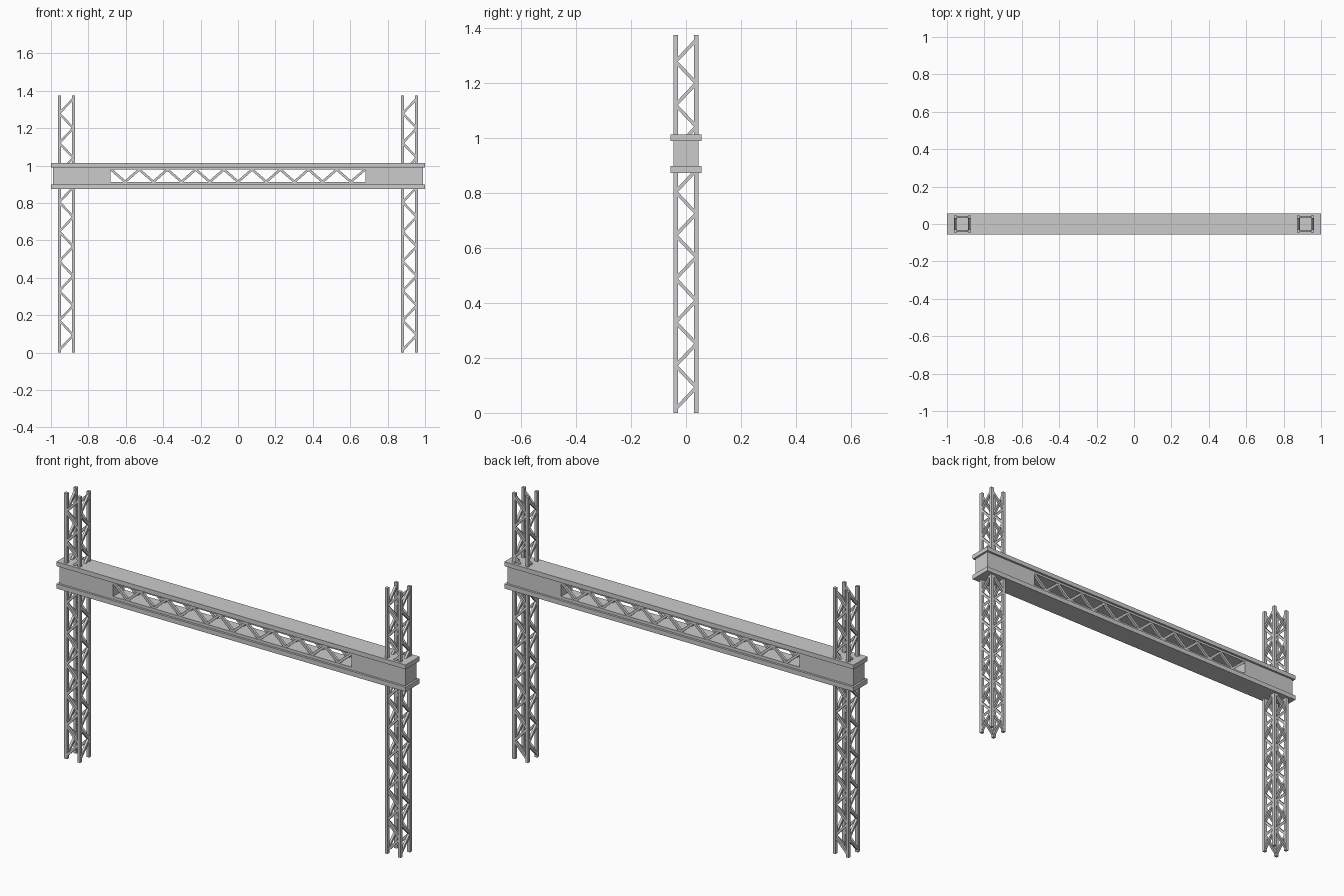
import bpy, bmesh
from mathutils import Vector, Matrix

if "Cube" in bpy.data.objects:
    bpy.data.objects.remove(bpy.data.objects["Cube"])


def add_box(bm, lo, hi):
    lo, hi = Vector(lo), Vector(hi)
    mat = Matrix.Translation((lo + hi) / 2) @ Matrix.Diagonal((*(hi - lo), 1))
    bmesh.ops.create_cube(bm, size=1, matrix=mat)


def add_strut(bm, a, b, normal, wide, deep):
    # rectangular bar from a to b lying in the plane with the given normal
    a, b, n = Vector(a), Vector(b), Vector(normal)
    d = (b - a).normalized()
    rot = Matrix((n.cross(d), n, d)).transposed().to_4x4()
    mat = Matrix.Translation((a + b) / 2) @ rot @ Matrix.Diagonal((wide, deep, (b - a).length, 1))
    bmesh.ops.create_cube(bm, size=1, matrix=mat)


def finish(name, bm):
    bmesh.ops.recalc_face_normals(bm, faces=bm.faces[:])
    me = bpy.data.meshes.new(name)
    bm.to_mesh(me)
    bm.free()
    ob = bpy.data.objects.new(name, me)
    bpy.context.collection.objects.link(ob)
    return ob


def box_object(name, lo, hi):
    bm = bmesh.new()
    add_box(bm, lo, hi)
    return finish(name, bm)


# Lattice towers: four chords and a zigzag on every face
H, R, C = 1.375, 0.0455, 0.016
M = R - C / 2
STEPS, Z0, Z1 = 17, 0.014, 1.358
for side, cx in (("left", -0.918), ("right", 0.918)):
    bm = bmesh.new()
    for sx in (-M, M):
        for sy in (-M, M):
            add_box(bm, (cx + sx - C / 2, sy - C / 2, 0), (cx + sx + C / 2, sy + C / 2, H))
    finish(side + "_tower_chords", bm)
    bm = bmesh.new()
    dz = (Z1 - Z0) / STEPS
    for i in range(STEPS):
        za, zb = Z0 + i * dz, Z0 + (i + 1) * dz
        u = -M if i % 2 == 0 else M
        for s in (-M, M):
            add_strut(bm, (cx + u, s, za), (cx - u, s, zb), (0, 1, 0), 0.012, 0.012)
            add_strut(bm, (cx + s, u, za), (cx + s, -u, zb), (1, 0, 0), 0.012, 0.012)
    finish(side + "_tower_braces", bm)

# Beam flanges
box_object("top_flange", (-1, -0.057, 0.990), (1, 0.057, 1.013))
box_object("bottom_flange", (-1, -0.057, 0.874), (1, 0.057, 0.898))

# Beam body with a long through window
WX, WZ0, WZ1 = 0.683, 0.913, 0.979
body = box_object("beam_body", (-0.99, -0.046, 0.886), (0.99, 0.046, 1.0))
cutter = box_object("window_cutter", (-WX, -0.2, WZ0), (WX, 0.2, WZ1))
cutter.hide_render = True
cutter.hide_set(True)
mod = body.modifiers.new("window", 'BOOLEAN')
mod.operation = 'DIFFERENCE'
mod.solver = 'EXACT'
mod.object = cutter

# Zigzag web bars inside the window, front and back
bm = bmesh.new()
N = 18
step = 2 * (WX - 0.004) / N
for i in range(N):
    xa = -WX + 0.004 + i * step
    za, zb = (WZ1, WZ0) if i % 2 == 0 else (WZ0, WZ1)
    for y in (-0.038, 0.038):
        add_strut(bm, (xa, y, za), (xa + step, y, zb), (0, 1, 0), 0.013, 0.013)
finish("beam_braces", bm)
